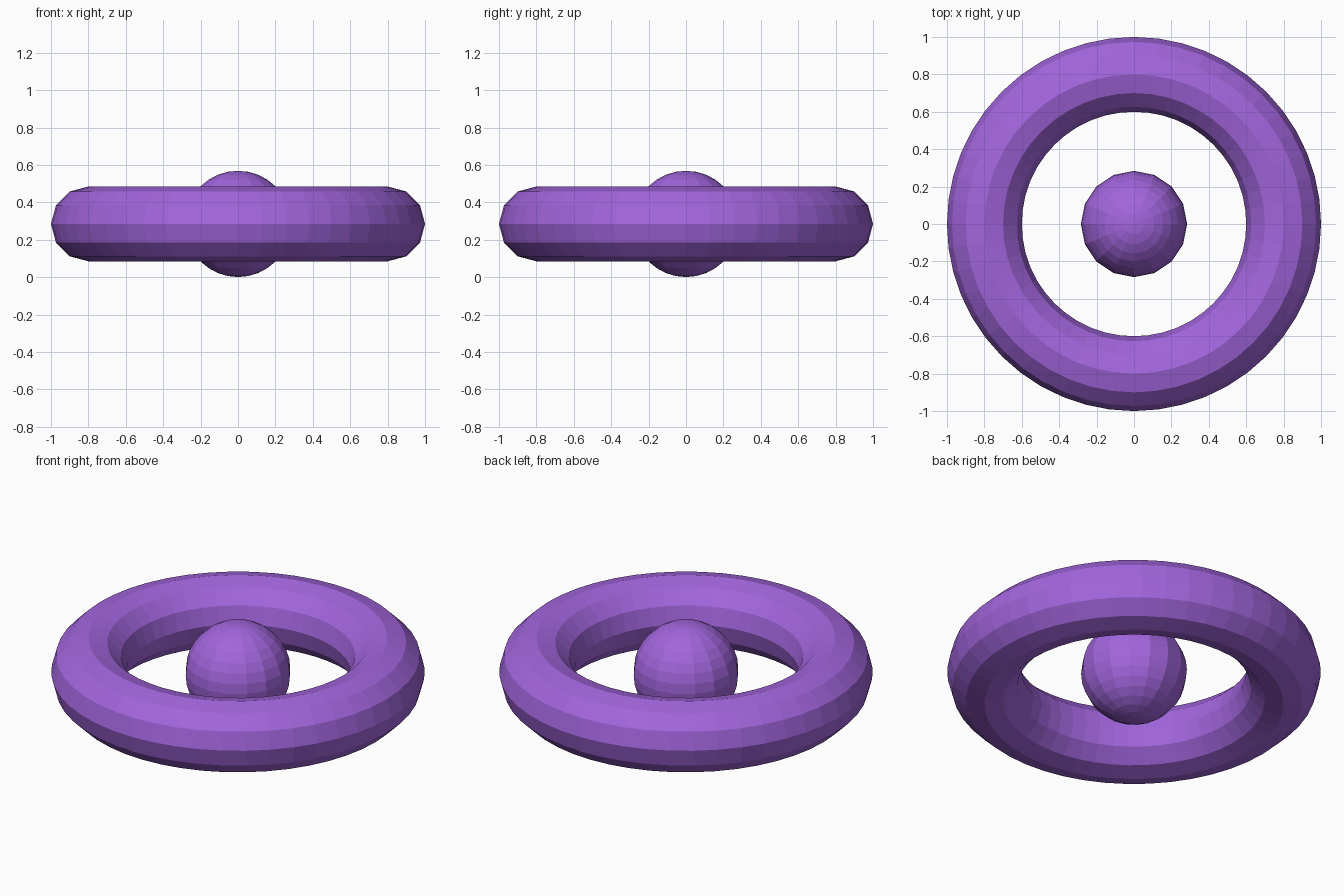
import bpy

if "Cube" in bpy.data.objects:
    bpy.data.objects.remove(bpy.data.objects["Cube"])

CENTER_Z = 0.285

# Outer ring
bpy.ops.mesh.primitive_torus_add(major_radius=0.8, minor_radius=0.2,
                                 major_segments=48, minor_segments=12,
                                 location=(0, 0, CENTER_Z))
ring = bpy.context.object
ring.name = "ring"

# Ball floating in the middle
bpy.ops.mesh.primitive_uv_sphere_add(segments=16, ring_count=16, radius=0.284,
                                     location=(0, 0, CENTER_Z))
ball = bpy.context.object
ball.name = "center_ball"

# Shared purple, flat faces
purple = bpy.data.materials.new("purple")
purple.diffuse_color = (0.36, 0.13, 0.72, 1)
purple.use_nodes = True
purple.node_tree.nodes["Principled BSDF"].inputs["Base Color"].default_value = purple.diffuse_color
for part in (ring, ball):
    part.data.materials.append(purple)
    part.data.shade_flat()
